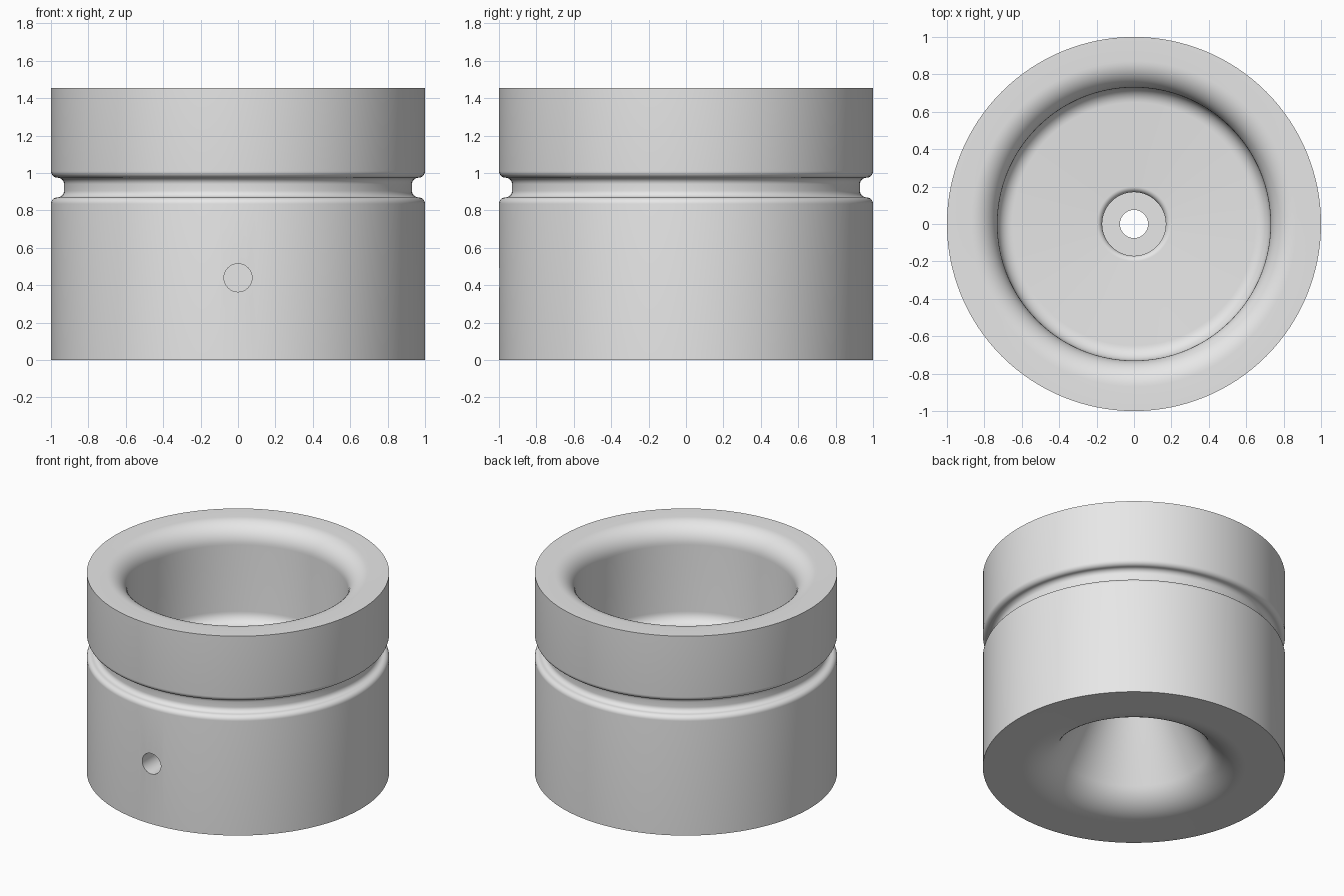
import bpy, bmesh
from math import sin, cos, radians, tau

if "Cube" in bpy.data.objects:
    bpy.data.objects.remove(bpy.data.objects["Cube"], do_unlink=True)

SEGMENTS = 128
HEIGHT = 1.455

grey = bpy.data.materials.new("plain grey")
grey.use_nodes = True
grey.diffuse_color = (0.8, 0.8, 0.8, 1)
grey.node_tree.nodes["Principled BSDF"].inputs["Base Color"].default_value = grey.diffuse_color


def arc(r, z, radius, start, end, steps=8):
    """Profile points on a circle about (r, z), angles in degrees."""
    angles = [radians(start + (end - start) * i / steps) for i in range(steps + 1)]
    return [(r + radius * cos(a), z + radius * sin(a)) for a in angles]


def lathe(name, profile):
    """Closed profile spun around the z axis."""
    bm = bmesh.new()
    verts = [bm.verts.new((r, 0, z)) for r, z in profile]
    edges = [bm.edges.new((v, verts[i - 1])) for i, v in enumerate(verts)]
    bmesh.ops.spin(bm, geom=verts + edges, cent=(0, 0, 0), axis=(0, 0, 1),
                   angle=tau, steps=SEGMENTS, use_merge=True)
    bmesh.ops.remove_doubles(bm, verts=bm.verts, dist=0.0001)
    bmesh.ops.recalc_face_normals(bm, faces=bm.faces)
    mesh = bpy.data.meshes.new(name)
    bm.to_mesh(mesh)
    bm.free()
    obj = bpy.data.objects.new(name, mesh)
    bpy.context.collection.objects.link(obj)
    mesh.materials.append(grey)
    return obj


profile = (
    [(1, 0)]
    # Outer groove with rounded lips and rounded corners
    + arc(0.965, 0.835, 0.035, 0, 90)
    + arc(0.965, 0.905, 0.035, 270, 180)
    + arc(0.965, 0.94, 0.035, 180, 90)
    + arc(0.965, 1.01, 0.035, 270, 360)
    # Top rim rounding into the cup
    + [(1, HEIGHT)]
    + arc(0.87, HEIGHT - 0.14, 0.14, 90, 180, 12)
    # Cup floor with rounded corner
    + arc(0.65, 0.83, 0.08, 0, -90)
    # Central counterbore and through hole
    + arc(0.20, 0.72, 0.03, 90, 180)
    + [(0.17, 0.66), (0.075, 0.66), (0.075, 0.6)]
    # Tapered recess flaring out to the underside
    + [(0.254, 0.6)]
    + arc(0.735, 0.27, 0.27, 208, 270, 12)
)
body = lathe("body", profile)

# Blind hole in the front wall
bpy.ops.mesh.primitive_cylinder_add(vertices=48, radius=0.075, depth=0.6,
                                    location=(0, -1, 0.44), rotation=(radians(90), 0, 0))
cutter = bpy.context.object
cutter.name = "side_hole_cutter"
cutter.data.materials.append(grey)

cut = body.modifiers.new("side hole", "BOOLEAN")
cut.operation = "DIFFERENCE"
cut.solver = "EXACT"
cut.object = cutter

bpy.ops.object.select_all(action="DESELECT")
bpy.context.view_layer.objects.active = body
body.select_set(True)
bpy.ops.object.modifier_apply(modifier=cut.name)
bpy.data.objects.remove(cutter, do_unlink=True)
bpy.ops.object.shade_smooth_by_angle(angle=radians(35))
